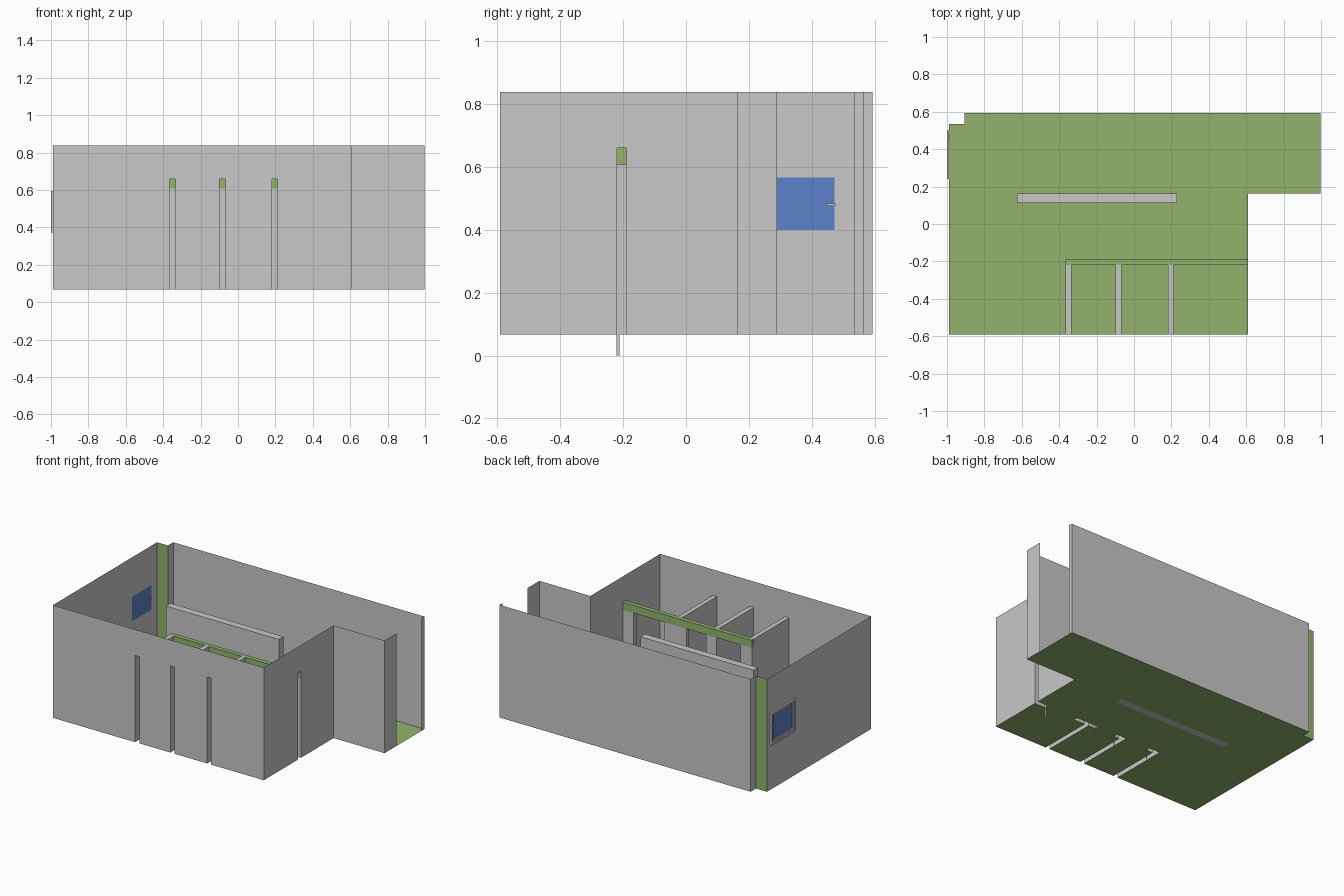
import bpy, bmesh

if "Cube" in bpy.data.objects:
    bpy.data.objects.remove(bpy.data.objects["Cube"])


def material(name, rgb):
    m = bpy.data.materials.new(name)
    m.diffuse_color = (*rgb, 1)
    m.use_nodes = True
    m.node_tree.nodes["Principled BSDF"].inputs["Base Color"].default_value = m.diffuse_color
    return m


GREY = material("wall_grey", (0.58, 0.58, 0.58))
GREEN = material("floor_green", (0.29, 0.45, 0.155))
BLUE = material("glass_blue", (0.107, 0.223, 0.60))


def finish(name, bm, mat):
    bmesh.ops.remove_doubles(bm, verts=bm.verts, dist=1e-5)
    mesh = bpy.data.meshes.new(name)
    bm.to_mesh(mesh)
    bm.free()
    mesh.materials.append(mat)
    bpy.context.collection.objects.link(bpy.data.objects.new(name, mesh))


def add_sheet(bm, axis, pos, rect, holes=()):
    """Flat panel (u0, v0, u1, v1) at one axis position, minus rectangular holes."""
    place = {"x": lambda u, v: (pos, u, v),
             "y": lambda u, v: (u, pos, v),
             "z": lambda u, v: (u, v, pos)}[axis]
    u0, v0, u1, v1 = rect
    us = sorted({u for r in (rect, *holes) for u in (r[0], r[2]) if u0 <= u <= u1})
    vs = sorted({v for r in (rect, *holes) for v in (r[1], r[3]) if v0 <= v <= v1})
    for a, b in zip(us, us[1:]):
        for c, d in zip(vs, vs[1:]):
            mu, mv = (a + b) / 2, (c + d) / 2
            if any(h[0] < mu < h[2] and h[1] < mv < h[3] for h in holes):
                continue
            pts = [(a, c), (b, c), (b, d), (a, d)]
            if axis == "y":
                pts = pts
            bm.faces.new([bm.verts.new(place(*p)) for p in pts])


def sheets(name, mat, *panels):
    bm = bmesh.new()
    for p in panels:
        add_sheet(bm, *p)
    finish(name, bm, mat)


def box(name, mat, x0, x1, y0, y1, z0, z1):
    bm = bmesh.new()
    bmesh.ops.create_cube(bm, size=1)
    for v in bm.verts:
        v.co = ((x0 + x1) / 2 + v.co.x * (x1 - x0),
                (y0 + y1) / 2 + v.co.y * (y1 - y0),
                (z0 + z1) / 2 + v.co.z * (z1 - z0))
    finish(name, bm, mat)


# Main levels and outline
Z0, Z1 = 0.067, 0.838            # floor and wall top
L, R, END = -0.988, 0.61, 0.996  # left wall, stall-side wall, entrance end
F, B = -0.592, 0.593             # front and back walls
JOG = 0.163                      # entrance passage wall
SY0, SY1 = -0.22, -0.19          # stall front thickness
RZ, SZ = 0.607, 0.66             # rail underside and top
NX, NY = -0.905, 0.535           # corner notch

partitions = [(-0.365, -0.333), (-0.098, -0.066), (0.181, 0.211)]
posts = [(-0.365, -0.28), (-0.098, -0.02), (0.13, 0.30), (0.53, R)]
counter = (-0.625, 0.113, 0.23, 0.163)

# Floor, open under the hollow stalls
floor_holes = [(L, NY, NX, B), (R, F, END, JOG), counter]
floor_holes += [(a, F, b, SY0) for a, b in partitions]
floor_holes += [(a, SY0, b, SY1) for a, b in posts]
sheets("floor", GREEN, ("z", Z0, (L, F, END, B), floor_holes))

# Outer walls
window = (0.265, 0.40, 0.475, 0.567)
sheets("front_wall", GREY,
       ("y", F, (L, Z0, R, Z1), [(a, Z0, b, SZ) for a, b in partitions]))
sheets("left_wall", GREY, ("x", L, (F, Z0, NY, Z1), [window]))
sheets("right_wall", GREY, ("x", R, (F, Z0, JOG, Z1), [(SY0, Z0, SY1, SZ)]))
sheets("back_wall", GREY, ("y", B, (NX, Z0, END, Z1)))
sheets("corner_return", GREY, ("x", NX, (NY, Z0, B, Z1)))
sheets("green_corner_panel", GREEN, ("y", NY, (L, Z0, NX, Z1)))
sheets("passage_wall", GREY, ("y", JOG, (R, Z0, END, Z1)))
sheets("entrance_returns", GREY,
       ("x", END, (JOG, Z0, 0.29, Z1)),
       ("x", END, (0.565, Z0, B, Z1)))

# Low screen wall in the middle of the room
box("screen_wall", GREY, counter[0], counter[2], counter[1], counter[3], Z0, SZ)

# Hollow stall partitions
for i, (a, b) in enumerate(partitions):
    sheets(f"stall_partition_{i + 1}", GREY,
           ("x", a, (F, Z0, SY0, SZ)),
           ("x", b, (F, Z0, SY0, SZ)),
           ("z", SZ, (a, F, b, SY0)))

# Hollow stall front posts beside the door openings
for i, (a, b) in enumerate(posts):
    panels = [("y", SY1, (a, Z0, b, RZ)),
              ("y", SY0, (a, Z0, b, RZ),
               [(p, Z0, q, RZ) for p, q in partitions if p >= a and q <= b]),
              ("x", a, (SY0, Z0, SY1, RZ))]
    if b < R:
        panels.append(("x", b, (SY0, Z0, SY1, RZ)))
    sheets(f"stall_post_{i + 1}", GREY, *panels)

# Thin hinge strips reaching below the floor
for i, x in enumerate((-0.28, -0.02, 0.13, 0.53)):
    sheets(f"hinge_strip_{i + 1}", GREY, ("x", x, (-0.221, 0, -0.211, Z0)))

# Green rail over the stall fronts
X0 = posts[0][0]
sheets("stall_rail", GREEN,
       ("z", SZ, (X0, SY0, R, SY1)),
       ("z", RZ, (X0, SY0, R, SY1), [(a, SY0, b, SY1) for a, b in posts]),
       ("y", SY1, (X0, RZ, R, SZ)),
       ("y", SY0, (X0, RZ, R, SZ), [(a, RZ, b, SZ) for a, b in partitions]),
       ("x", X0, (SY0, RZ, SY1, SZ)))


# Window: stepped frame, glass and handle
def frame(name, x0, y0, z0, y1, z1, w):
    box(name + "_bottom", GREY, x0, L, y0, y1, z0, z0 + w)
    box(name + "_top", GREY, x0, L, y0, y1, z1 - w, z1)
    box(name + "_near", GREY, x0, L, y0, y0 + w, z0 + w, z1 - w)
    box(name + "_far", GREY, x0, L, y1 - w, y1, z0 + w, z1 - w)


frame("window_frame_outer", -1.0, 0.24, 0.373, 0.50, 0.594, 0.014)
frame("window_frame_inner", -0.995, 0.254, 0.387, 0.486, 0.580, 0.013)
sheets("window_glass", BLUE, ("x", L, window))
box("window_handle", GREY, L - 0.005, L + 0.005, 0.445, 0.475, 0.476, 0.484)
